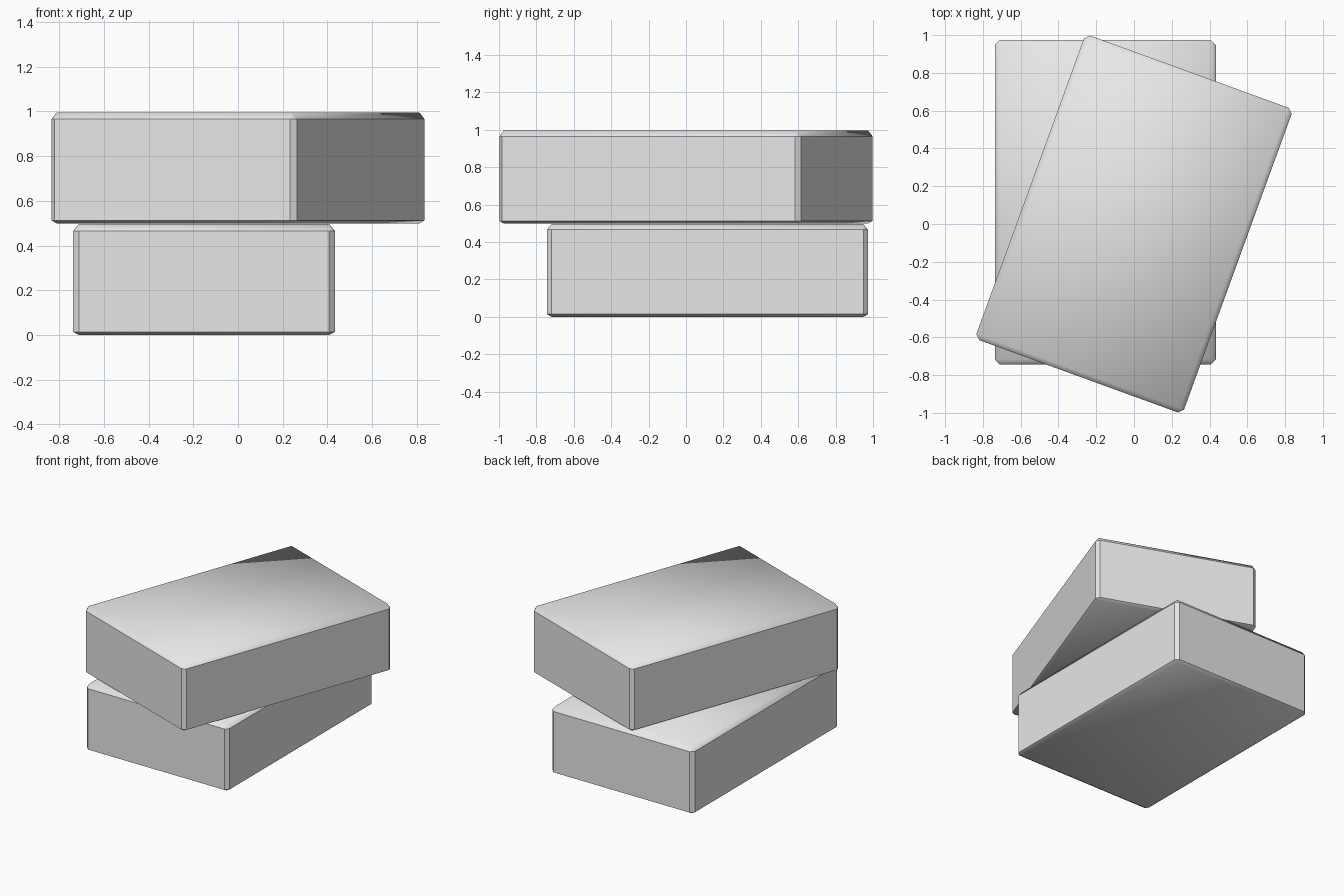
import bpy
import bmesh
from math import radians
from mathutils import Matrix

default = bpy.data.objects.get("Cube")
if default:
    bpy.data.objects.remove(default, do_unlink=True)

WIDTH, LENGTH, HEIGHT = 1.17, 1.716, 0.497
CHAMFER = 0.025
TOP_DROP, BOTTOM_RISE = 0.031, 0.014

# Plain grey for both blocks
grey = bpy.data.materials.new("light_grey")
grey.use_nodes = True
colour = (0.8, 0.8, 0.8, 1)
grey.diffuse_color = colour
grey.node_tree.nodes["Principled BSDF"].inputs["Base Color"].default_value = colour


def chamfered_block(name, location, turn):
    bm = bmesh.new()
    bmesh.ops.create_cube(bm, size=1)
    bmesh.ops.transform(bm, verts=bm.verts, matrix=(
        Matrix.Diagonal((WIDTH, LENGTH, HEIGHT, 1)) @ Matrix.Translation((0, 0, 0.5))))
    bmesh.ops.bevel(bm, geom=bm.edges[:], offset=CHAMFER, offset_type='OFFSET',
                    segments=1, profile=0.5, affect='EDGES')
    # Taller chamfer around the top, shallower around the bottom
    for v in bm.verts:
        if HEIGHT * 0.5 < v.co.z < HEIGHT - CHAMFER / 2:
            v.co.z = HEIGHT - TOP_DROP
        elif CHAMFER / 2 < v.co.z < HEIGHT * 0.5:
            v.co.z = BOTTOM_RISE
    bm.normal_update()
    # Soft top and bottom, crisp upright walls
    for f in bm.faces:
        f.smooth = True
    for e in bm.edges:
        e.smooth = not any(abs(f.normal.z) < 0.1 for f in e.link_faces)
    mesh = bpy.data.meshes.new(name)
    bm.to_mesh(mesh)
    bm.free()
    mesh.materials.append(grey)
    block = bpy.data.objects.new(name, mesh)
    block.location = location
    block.rotation_euler.z = radians(turn)
    bpy.context.collection.objects.link(block)


chamfered_block("lower_block", (-0.152, 0.115, 0), 0)
chamfered_block("upper_block", (0, 0, 0.499), -20)
